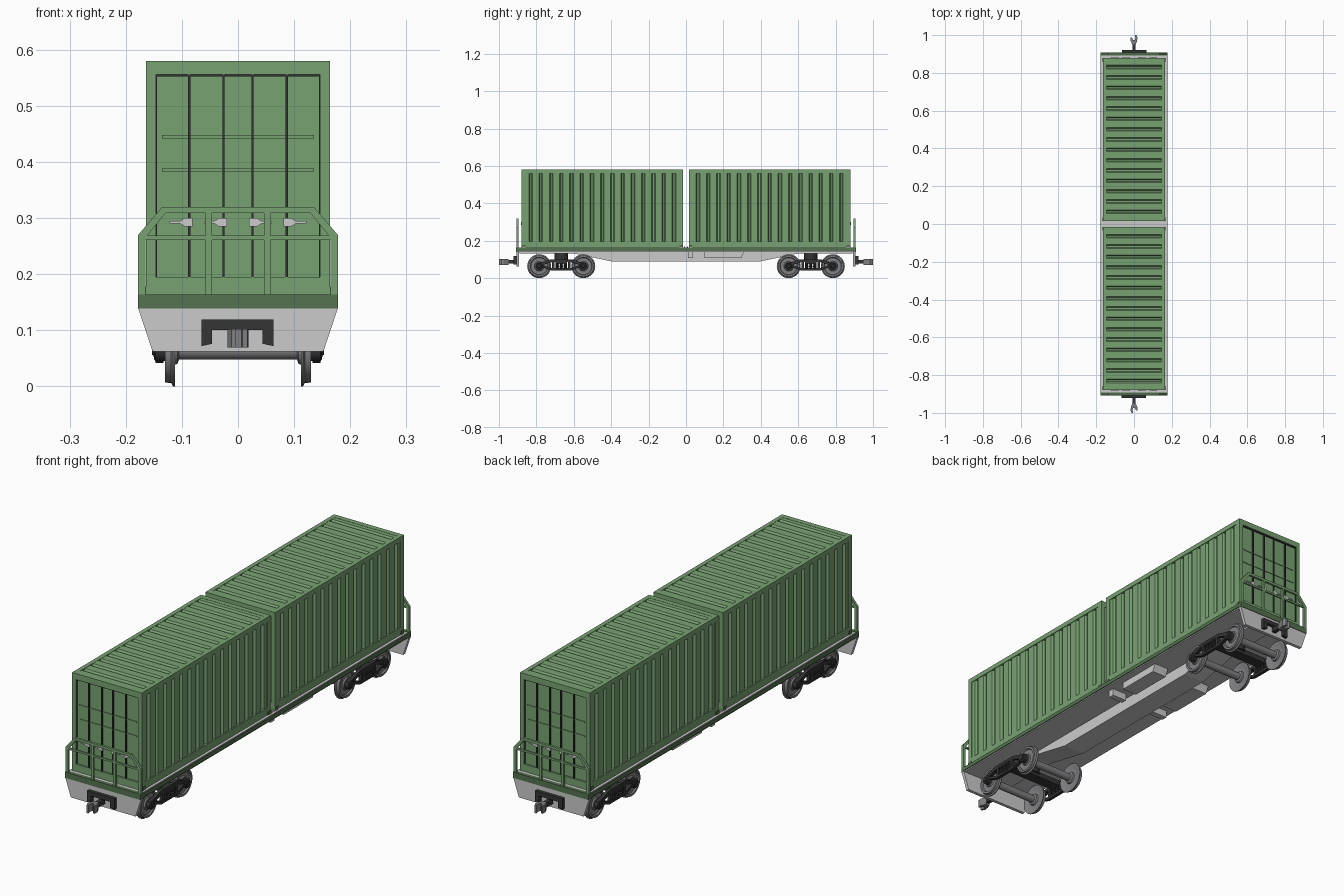
import bpy, bmesh, math

if "Cube" in bpy.data.objects:
    bpy.data.objects.remove(bpy.data.objects["Cube"])

def material(name, rgb):
    m = bpy.data.materials.new(name)
    m.diffuse_color = (*rgb, 1)
    m.use_nodes = True
    m.node_tree.nodes["Principled BSDF"].inputs["Base Color"].default_value = m.diffuse_color
    return m

GREEN = material("green", (0.19, 0.36, 0.17))
DEEP = material("deep_green", (0.09, 0.17, 0.08))
DARK = material("dark_metal", (0.035, 0.035, 0.035))
STEEL = material("wheel_steel", (0.22, 0.22, 0.23))

def finish(name, bm, mat):
    bmesh.ops.recalc_face_normals(bm, faces=bm.faces)
    me = bpy.data.meshes.new(name)
    bm.to_mesh(me)
    bm.free()
    ob = bpy.data.objects.new(name, me)
    bpy.context.collection.objects.link(ob)
    if mat:
        me.materials.append(mat)
    return ob

def prism(name, pts, axis, a, b, mat=None):
    """Extrude a 2D outline along an axis from a to b."""
    place = {'x': lambda p, t: (t, p[0], p[1]),
             'y': lambda p, t: (p[0], t, p[1]),
             'z': lambda p, t: (p[0], p[1], t)}[axis]
    bm = bmesh.new()
    lo = [bm.verts.new(place(p, a)) for p in pts]
    hi = [bm.verts.new(place(p, b)) for p in pts]
    bm.faces.new(lo)
    bm.faces.new(hi)
    n = len(pts)
    for i in range(n):
        j = (i + 1) % n
        bm.faces.new((lo[i], lo[j], hi[j], hi[i]))
    return finish(name, bm, mat)

def box(name, x0, x1, y0, y1, z0, z1, mat=None):
    return prism(name, [(x0, y0), (x1, y0), (x1, y1), (x0, y1)], 'z', z0, z1, mat)

def lathe(name, profile, axis, centre, mat=None, n=28):
    """Spin (along, radius) points about the x or z axis through centre."""
    bm = bmesh.new()
    rings = []
    for t, r in profile:
        ring = []
        for i in range(n):
            c, s = r * math.cos(math.tau * i / n), r * math.sin(math.tau * i / n)
            off = (t, c, s) if axis == 'x' else (c, s, t)
            ring.append(bm.verts.new([p + q for p, q in zip(centre, off)]))
        rings.append(ring)
    for p, q in zip(rings, rings[1:]):
        for i in range(n):
            j = (i + 1) % n
            bm.faces.new((p[i], p[j], q[j], q[i]))
    bm.faces.new(rings[0])
    bm.faces.new(rings[-1])
    ob = finish(name, bm, mat)
    bpy.ops.object.select_all(action='DESELECT')
    ob.select_set(True)
    bpy.context.view_layer.objects.active = ob
    bpy.ops.object.shade_smooth_by_angle(angle=math.radians(35))
    return ob

def ribs(a, b, n, outer, groove, back):
    """Corrugated sheet outline as (along, depth) points."""
    p = (b - a) / n
    pts = [(a, outer)]
    for i in range(n):
        s = a + i * p
        pts += [(s + .32 * p, outer), (s + .42 * p, groove), (s + .58 * p, groove), (s + .68 * p, outer)]
    return pts + [(b, outer), (b, back), (a, back)]

# ---- Everything in the first half is repeated at the back by a half turn
Y0, Y1, W = -.88, -.015, .164          # container ends and half width
ZB, ZT = .164, .58

# Container frame
for y, e in ((Y0, "outer"), (Y1 - .022, "inner")):
    box(f"container_{e}_top_beam", -W, W, y, y + .022, .556, ZT, GREEN)
    box(f"container_{e}_bottom_beam", -W, W, y, y + .022, ZB, .195, GREEN)
    for s in (-1, 1):
        x = sorted((s * W, s * (W - .018)))
        box(f"container_{e}_corner_post", *x, y, y + .022, .195, .556, GREEN)
        x = sorted((s * W, s * (W + .003)))
        box(f"corner_lock_{e}", *x, y + .002, y + .022, ZB, .178, DEEP)
for s in (-1, 1):
    x = sorted((s * W, s * (W - .018)))
    box("container_top_rail", *x, Y0 + .022, Y1 - .022, .560, ZT, GREEN)
    box("container_bottom_rail", *x, Y0 + .022, Y1 - .022, ZB, .195, GREEN)
    # Corrugated side wall
    pts = [(s * d, y) for y, d in ribs(Y0 + .022, Y1 - .022, 15, .161, .151, .14)]
    prism("container_side_wall", pts, 'z', .195, .560, GREEN)
# Corrugated roof, floor and inner end wall
pts = ribs(Y0 + .022, Y1 - .022, 15, .579, .571, .56)
prism("container_roof", pts, 'x', -.147, .147, GREEN)
box("container_floor", -.147, .147, Y0 + .02, Y1 - .02, .166, .19, GREEN)
pts = [(x, Y1 - .005 + d) for x, d in ribs(-.147, .147, 5, 0, -.009, -.017)]
prism("container_inner_wall", pts, 'z', .195, .556, GREEN)

# Door end with rods, hinge lines and handles
box("door_panel", -.147, .147, Y0 + .008, Y0 + .02, .195, .556, GREEN)
box("door_seal_top", -.147, .147, Y0 + .003, Y0 + .01, .552, .556, DARK)
for s in (-1, 1):
    box("door_seal_side", s * .1455 - .0015, s * .1455 + .0015, Y0 + .003, Y0 + .01, .195, .556, DARK)
for x in (-.087, -.026, .026, .087):
    box("door_lock_rod", x - .002, x + .002, Y0 + .001, Y0 + .01, .195, .556, DARK)
    d = 1 if x > 0 else -1
    pts = [(x - d * .006, .285), (x + d * .008, .285), (x + d * .016, .29),
           (x + d * .035, .29), (x + d * .035, .295), (x + d * .016, .295),
           (x + d * .008, .300), (x - d * .006, .300)]
    prism("door_handle", pts, 'y', Y0 - .003, Y0 + .003)
for z in (.385, .445):
    box("door_cross_strip", -.135, .135, Y0 + .005, Y0 + .01, z - .003, z + .003, GREEN)

# End platform plate
prism("end_plate", [(-.178, .14), (.178, .14), (.152, .062), (-.152, .062)], 'y', -.906, -.892)

# Guard rail: outer bent frame, rails and uprights
prism("guard_rail_frame", [(-.178, .163), (-.178, .27), (-.135, .32), (.135, .32), (.178, .27),
      (.178, .163), (.165, .163), (.165, .265), (.129, .309), (-.129, .309),
      (-.165, .265), (-.165, .163)], 'y', -.906, -.896, GREEN)
box("guard_mid_rail", -.167, .167, -.905, -.898, .261, .269, GREEN)
for x in (-.052, .052):
    box("guard_upright", x - .006, x + .006, -.905, -.897, .163, .31, GREEN)

# Coupler pocket, shank and hooked head
prism("coupler_pocket", [(-.065, .072), (-.065, .119), (.063, .119), (.063, .072), (.044, .076),
      (.044, .101), (-.046, .101), (-.046, .076)], 'y', -.921, -.904, DARK)
box("coupler_shank", -.009, .009, -.957, -.9, .078, .098, DARK)
prism("coupler_head", [(-.009, -.95), (-.015, -.966), (-.019, -.985), (-.012, -1.0), (-.004, -1.0),
      (-.008, -.985), (-.004, -.973), (.006, -.973), (.008, -.985), (.017, -.99),
      (.019, -.972), (.009, -.95)], 'z', .069, .102, STEEL)

# Bogie
BY = -.667
half = [(.105, .016), (.108, .024), (.115, .026), (.115, .05), (.112, .055), (.112, .064),
        (.116, .064), (.119, .058), (.130, .057), (.130, .048), (.124, .045),
        (.124, .026), (.130, .023), (.130, .010), (.14, .010)]
wheel = [(-x, r) for x, r in reversed(half)] + half
for u in (-.118, .118):
    lathe("wheelset", wheel, 'x', (0, BY + u, .064), STEEL, 32)
    for s in (-1, 1):
        cap = [(s * .128, .019), (s * .147, .019), (s * .15, .015), (s * .15, .009), (s * .153, .008)]
        lathe("axle_box", cap, 'x', (0, BY + u, .064), DARK, 16)
for s in (-1, 1):
    a, b = sorted((s * .133, s * .147))
    top = [(.13, .06), (.13, .08), (.095, .088), (.055, .101), (-.055, .101), (-.095, .088), (-.13, .08),
           (-.13, .06), (-.1, .06), (-.093, .072), (-.05, .086), (.05, .086), (.093, .072), (.1, .06)]
    prism("bogie_side_frame_top", [(BY + y, z) for y, z in top], 'x', a, b, DARK)
    low = [(.1, .07), (.05, .053), (-.05, .053), (-.1, .07), (-.1, .058), (-.055, .042), (.055, .042), (.1, .058)]
    prism("bogie_side_frame_bottom", [(BY + y, z) for y, z in low], 'x', a, b, DARK)
    for u in (-.043, .043):
        box("bogie_frame_column", a, b, BY + u - .006, BY + u + .006, .05, .09, DARK)
    for u in (-.022, 0, .022):
        coil = [(.05 + .004 * i, .010 if i % 2 else .0075) for i in range(8)]
        lathe("bogie_spring", coil, 'z', (s * .141, BY + u, 0), DARK, 12)
    box("bogie_bolster_end", *sorted((s * .133, s * .153)), BY - .032, BY + .032, .077, .086, DARK)
box("bogie_bolster", -.135, .135, BY - .024, BY + .024, .077, .1, DARK)
lathe("bogie_pivot", [(.09, .035), (.142, .035)], 'z', (0, BY, 0), DARK, 20)

# Repeat the half wagon by a half turn about the vertical axis
for ob in list(bpy.context.collection.objects):
    twin = ob.copy()
    twin.name = "rear_" + ob.name.split(".")[0]
    twin.rotation_euler.z = math.pi
    bpy.context.collection.objects.link(twin)

# ---- Deck: green side and end beams around a grey floor
for s in (-1, 1):
    box("deck_side_beam", *sorted((s * .170, s * .178)), -.907, .907, .144, .160, DEEP)
    box("deck_end_beam", -.178, .178, *sorted((s * .892, s * .908)), .139, .164, DEEP)
box("deck_floor", -.174, .174, -.893, .893, .139, .163)
for y in (-.008, .008):
    box("deck_cross_strip", -.165, .165, y - .003, y + .003, .163, .168)

# Fish-belly centre sill
prism("centre_sill", [(-.89, .14), (-.89, .132), (-.6, .132), (-.39, .088), (.39, .088),
                      (.6, .132), (.89, .132), (.89, .14)], 'x', -.05, .05)

# Brake equipment boxes under the floor
for s in (-1, 1):
    a, b = sorted((s * .075, s * .145))
    prism("underfloor_tank", [(.1, .14), (.31, .14), (.295, .108), (.1, .108)], 'x', a, b)
    box("underfloor_valve_box", a, b, .012, .037, .108, .14)
